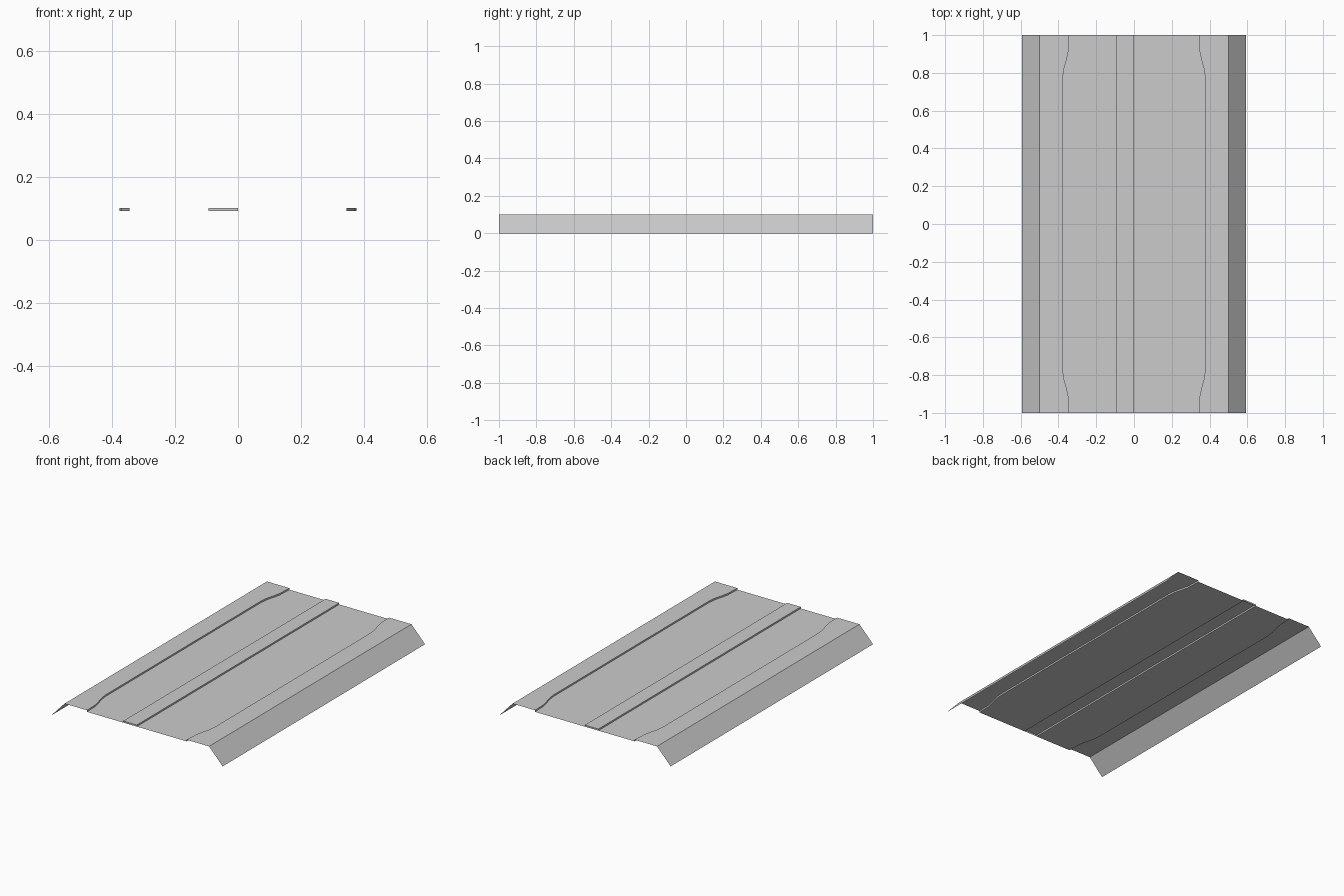
import bpy, bmesh

if "Cube" in bpy.data.objects:
    bpy.data.objects.remove(bpy.data.objects["Cube"])

TOP, ROAD = 0.10, 0.09
MED_L, MED_R = -0.094, 0.0

# kerb distance from centre line along one half of the length; mirrored in y
half = [(0.77, 0.377), (0.82, 0.371), (0.87, 0.357), (0.91, 0.348), (1.0, 0.345)]
kerb = [(-y, x) for y, x in reversed(half)] + half


def strip(name, section, ends=False):
    """Loft an open x-z section, given as a function of kerb position, along y."""
    bm = bmesh.new()
    rows = [[bm.verts.new((x, y, z)) for x, z in section(k)] for y, k in kerb]
    for a, b in zip(rows, rows[1:]):
        for i in range(len(a) - 1):
            bm.faces.new((a[i], a[i + 1], b[i + 1], b[i]))
    if ends:
        bm.faces.new(rows[0])
        bm.faces.new(rows[-1][::-1])
    # merge the stations wherever the strip runs straight
    bmesh.ops.dissolve_limit(bm, angle_limit=0.001, verts=bm.verts, edges=bm.edges)
    up = sum(f.normal.z * f.calc_area() for f in bm.faces)
    if up < 0:
        bmesh.ops.reverse_faces(bm, faces=bm.faces)
    mesh = bpy.data.meshes.new(name)
    bm.to_mesh(mesh)
    bm.free()
    ob = bpy.data.objects.new(name, mesh)
    bpy.context.collection.objects.link(ob)


# Pavements with kerb faces and sloping embankments
strip("pavement_left", lambda k: [(-0.594, 0), (-0.5, TOP), (-k, TOP), (-k, ROAD)])
strip("pavement_right", lambda k: [(k, ROAD), (k, TOP), (0.5, TOP), (0.594, 0)])

# Road lanes either side of the median
strip("lane_left", lambda k: [(-k, ROAD), (MED_L, ROAD)])
strip("lane_right", lambda k: [(MED_R, ROAD), (k, ROAD)])

# Raised median, closed at both ends
strip("median", lambda k: [(MED_L, ROAD), (MED_L, TOP), (MED_R, TOP), (MED_R, ROAD)], ends=True)
